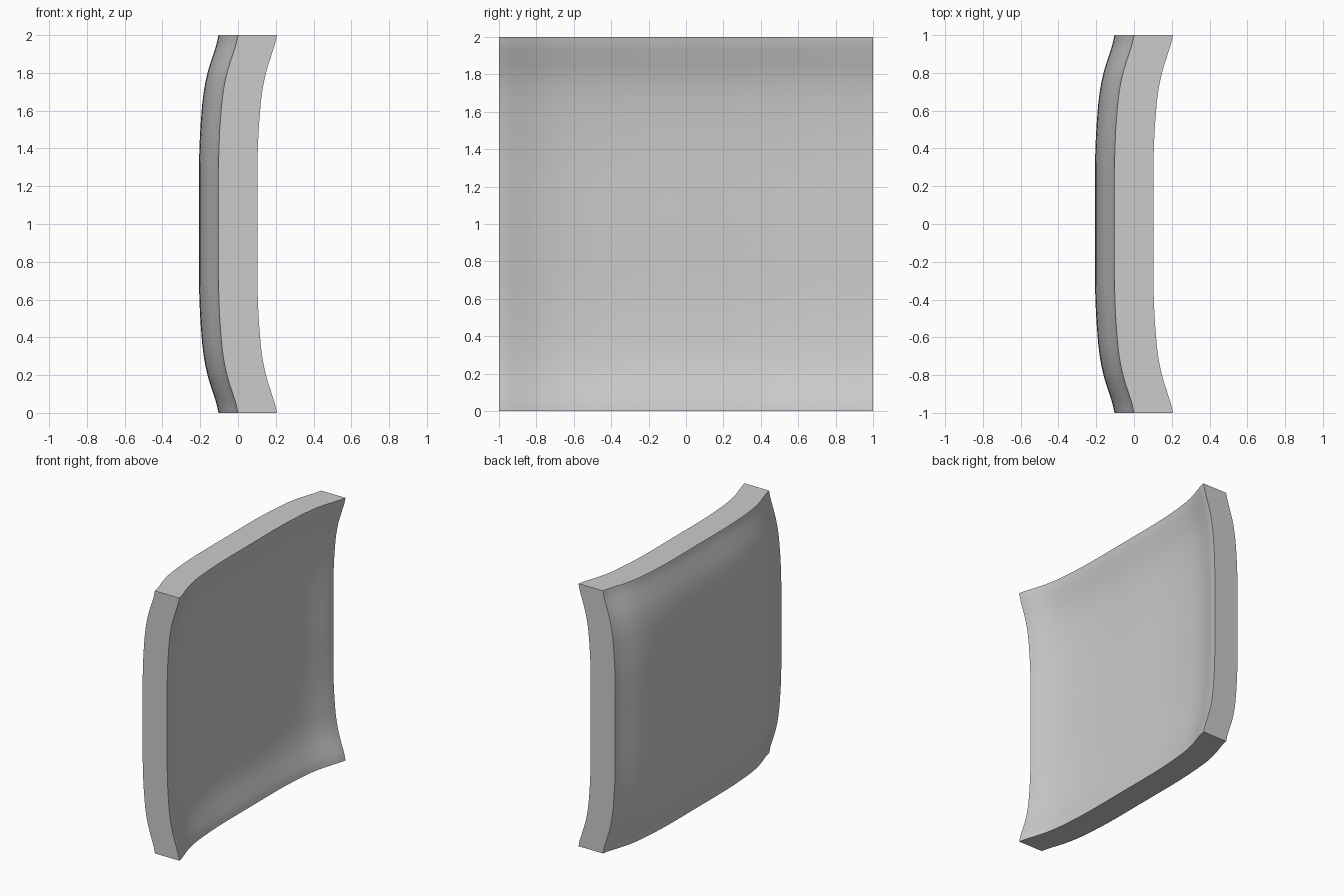
import bpy
import bmesh
import math

cube = bpy.data.objects.get("Cube")
if cube:
    bpy.data.objects.remove(cube, do_unlink=True)

THICK = 0.206
STEPS = 56
# Rise of the dished panel from its middle to its rim: (distance, rise)
PROFILE = [(0, 0), (0.3, 0), (0.45, 0.004), (0.6, 0.014), (0.7, 0.025),
           (0.8, 0.045), (0.9, 0.076), (0.95, 0.092), (1, 0.103)]


def tangent(i):
    a, b = PROFILE[max(i - 1, 0)], PROFILE[min(i + 1, len(PROFILE) - 1)]
    return (b[1] - a[1]) / (b[0] - a[0])


def rise(t):
    """Smooth cubic curve through the profile points."""
    t = min(abs(t), 1)
    i = max(k for k in range(len(PROFILE) - 1) if PROFILE[k][0] <= t)
    (x0, y0), (x1, y1) = PROFILE[i], PROFILE[i + 1]
    h = x1 - x0
    u = (t - x0) / h
    s = u * u * (3 - 2 * u)
    return (y0 + (y1 - y0) * s + h * tangent(i) * u * (1 - u) ** 2
            - h * tangent(i + 1) * u * u * (1 - u))


# Grid rows crowd towards the rim, where the panel bends
coords = [math.sin(math.pi / 2 * (2 * i / STEPS - 1)) for i in range(STEPS + 1)]

# Two matching curved skins, one thickness apart
bm = bmesh.new()
skins = []
for offset in (-THICK, 0):
    skins.append([[bm.verts.new((offset + rise(y) + rise(z), y, z + 1))
                   for z in coords] for y in coords])
for skin in skins:
    for i in range(STEPS):
        for j in range(STEPS):
            bm.faces.new((skin[i][j], skin[i + 1][j],
                          skin[i + 1][j + 1], skin[i][j + 1]))

# Flat rim joining the skins
outer, inner = skins
for i in range(STEPS):
    for e in (0, STEPS):
        bm.faces.new((outer[i][e], outer[i + 1][e], inner[i + 1][e], inner[i][e]))
        bm.faces.new((outer[e][i], outer[e][i + 1], inner[e][i + 1], inner[e][i]))
bmesh.ops.recalc_face_normals(bm, faces=bm.faces)

mesh = bpy.data.meshes.new("curved_panel")
bm.to_mesh(mesh)
bm.free()
panel = bpy.data.objects.new("curved_panel", mesh)
bpy.context.collection.objects.link(panel)

# Plain grey
grey = bpy.data.materials.new("plain_grey")
grey.use_nodes = True
color = (0.6, 0.6, 0.6, 1)
grey.diffuse_color = color
grey.node_tree.nodes["Principled BSDF"].inputs["Base Color"].default_value = color
mesh.materials.append(grey)

# Smooth skins, crisp rim
bpy.ops.object.select_all(action="DESELECT")
panel.select_set(True)
bpy.context.view_layer.objects.active = panel
bpy.ops.object.shade_smooth_by_angle(angle=math.radians(35))
